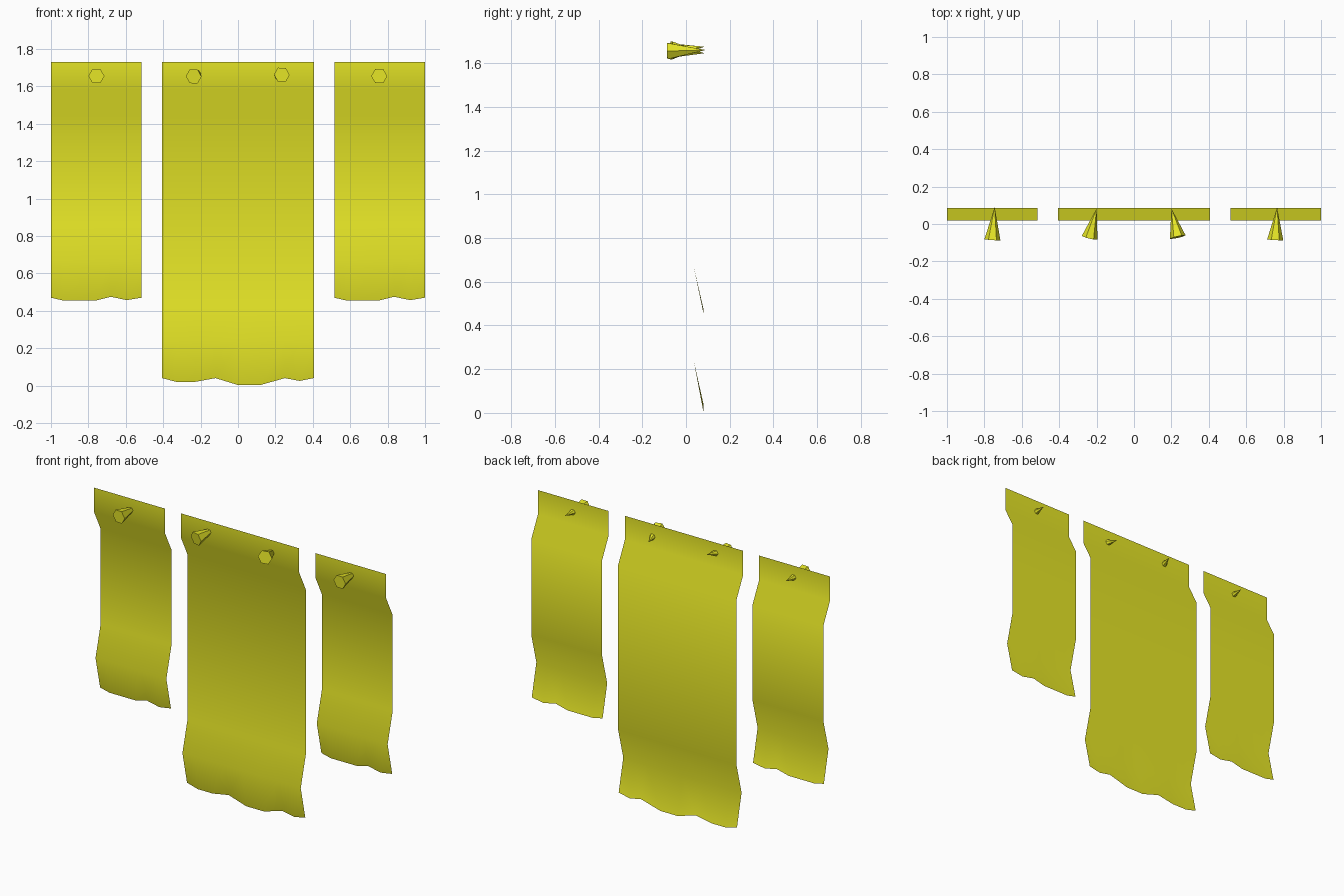
import bpy, bmesh
from math import pi
from mathutils import Vector, Matrix

if "Cube" in bpy.data.objects:
    bpy.data.objects.remove(bpy.data.objects["Cube"])

yellow = bpy.data.materials.new("yellow")
yellow.diffuse_color = (0.80, 0.80, 0.02, 1)
yellow.use_nodes = True
yellow.node_tree.nodes["Principled BSDF"].inputs["Base Color"].default_value = yellow.diffuse_color


def finish(name, bm, smooth):
    me = bpy.data.meshes.new(name)
    bm.to_mesh(me)
    bm.free()
    for p in me.polygons:
        p.use_smooth = smooth
    me.materials.append(yellow)
    ob = bpy.data.objects.new(name, me)
    bpy.context.collection.objects.link(ob)
    return ob


def banner(name, hem, drop):
    """Single-sided cloth: wavy rows from top to a ragged hem."""
    rows = [(0.02, 1.73), (0.02, 1.58), (0.085, 1.45),
            (0.085, 0.86 - drop), (0.035, 0.67 - drop)]
    bm = bmesh.new()
    grid = [[bm.verts.new((x, y, z)) for x, _ in hem] for y, z in rows]
    grid.append([bm.verts.new((x, 0.08, z)) for x, z in hem])
    for a, b in zip(grid, grid[1:]):
        for i in range(len(hem) - 1):
            bm.faces.new((b[i], b[i + 1], a[i + 1], a[i]))
    return finish(name, bm, True)


def nail(name, head, tip):
    """Six-sided spike from head centre to tip."""
    head, tip = Vector(head), Vector(tip)
    axis = tip - head
    z = axis.normalized()
    x = Vector((1, 0, 0))
    x = (x - z * x.dot(z)).normalized()
    rot = Matrix((x, z.cross(x), z)).transposed().to_4x4()
    m = Matrix.Translation((head + tip) / 2) @ rot @ Matrix.Rotation(pi / 6, 4, 'Z')
    bm = bmesh.new()
    bmesh.ops.create_cone(bm, cap_ends=True, segments=6, radius1=0.043,
                          radius2=0, depth=axis.length, matrix=m)
    bmesh.ops.remove_doubles(bm, verts=bm.verts, dist=1e-4)
    bmesh.ops.recalc_face_normals(bm, faces=bm.faces)
    return finish(name, bm, False)


# banners
side_hem = [(0, .47), (.065, .455), (.24, .455), (.32, .475), (.405, .457), (.485, .47)]
mid_hem = [(-.405, .04), (-.33, .02), (-.23, .02), (-.12, .04), (0, .003),
           (.12, .003), (.25, .04), (.33, .025), (.405, .04)]
banner("left_banner", [(x - 1, z) for x, z in side_hem], 0)
banner("right_banner", [(x + 0.515, z) for x, z in side_hem], 0)
banner("middle_banner", mid_hem, 0.43)

# nails
nail("left_nail", (-0.757, -0.085, 1.655), (-0.745, 0.09, 1.66))
nail("middle_nail_left", (-0.237, -0.073, 1.653), (-0.20, 0.083, 1.675))
nail("middle_nail_right", (0.234, -0.07, 1.662), (0.20, 0.083, 1.645))
nail("right_nail", (0.755, -0.085, 1.655), (0.765, 0.09, 1.66))
